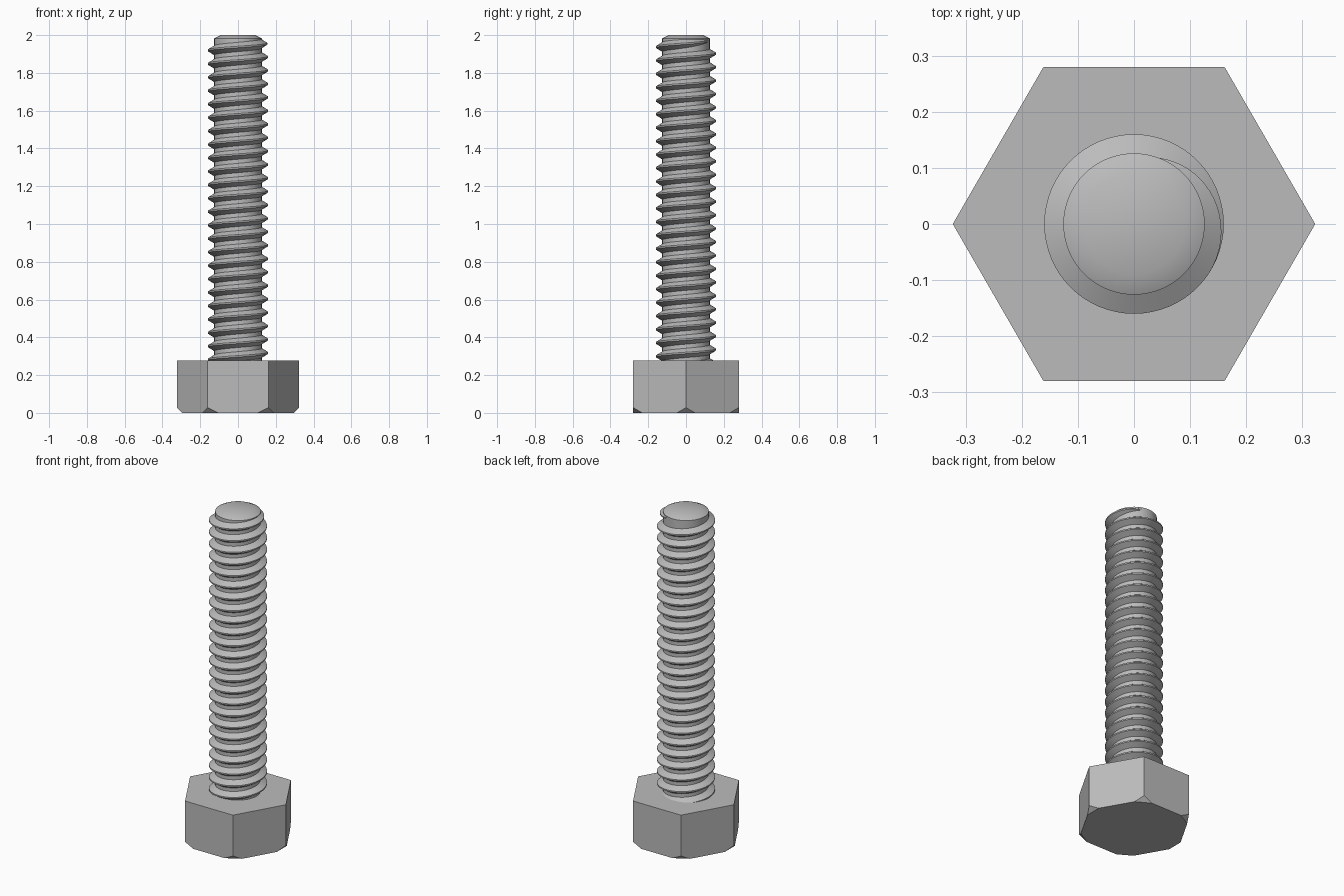
import bpy, bmesh
from math import sin, cos, pi, radians

cube = bpy.data.objects.get("Cube")
if cube:
    bpy.data.objects.remove(cube, do_unlink=True)

steel = bpy.data.materials.new("grey_steel")
steel.use_nodes = True
GREY = (0.5, 0.5, 0.5, 1)
steel.diffuse_color = GREY
steel.node_tree.nodes["Principled BSDF"].inputs["Base Color"].default_value = GREY

HEAD_R, HEAD_TOP, CUT, CUT_H = 0.323, 0.277, 0.028, 0.028
CORE_R, CREST_R, TIP_R = 0.126, 0.16, 0.09
PITCH, STEPS = 0.0712, 64


def finish(name, bm, smooth):
    bmesh.ops.recalc_face_normals(bm, faces=bm.faces)
    mesh = bpy.data.meshes.new(name)
    bm.to_mesh(mesh)
    bm.free()
    mesh.materials.append(steel)
    ob = bpy.data.objects.new(name, mesh)
    bpy.context.collection.objects.link(ob)
    if smooth:
        bpy.ops.object.select_all(action='DESELECT')
        ob.select_set(True)
        bpy.context.view_layer.objects.active = ob
        bpy.ops.object.shade_smooth_by_angle(angle=radians(30))
    return ob


# Hexagonal head: each lower corner is sliced off by a flat facet
bm = bmesh.new()
corners = [(HEAD_R * cos(i * pi / 3), HEAD_R * sin(i * pi / 3)) for i in range(6)]
slide = CUT / cos(pi / 3) / HEAD_R
for i, (x, y) in enumerate(corners):
    bm.verts.new((x, y, HEAD_TOP))
    bm.verts.new((x, y, CUT_H))
    for nx, ny in (corners[i - 1], corners[(i + 1) % 6]):
        bm.verts.new((x + (nx - x) * slide, y + (ny - y) * slide, 0))
bmesh.ops.convex_hull(bm, input=bm.verts)
bmesh.ops.dissolve_limit(bm, angle_limit=radians(1), verts=bm.verts, edges=bm.edges)
finish("hex_head", bm, False)

# Core rod with a chamfered tip
bm = bmesh.new()
rings = []
for r, z in ((CORE_R, 0.2), (CORE_R, 1.982), (TIP_R, 2)):
    rings.append([bm.verts.new((r * cos(2 * pi * i / STEPS), r * sin(2 * pi * i / STEPS), z))
                  for i in range(STEPS)])
for low, high in zip(rings, rings[1:]):
    for i in range(STEPS):
        j = (i + 1) % STEPS
        bm.faces.new((low[i], low[j], high[j], high[i]))
bm.faces.new(rings[0])
bm.faces.new(rings[-1])
finish("shank_core", bm, True)

# Right-handed helical thread, running out into the core at the tip
bm = bmesh.new()
TOP_Z = 1.955                       # crest height where the helix crosses +x
first, last = -24 * STEPS, int(STEPS * 75 / 360)
fade_steps = STEPS * 110 / 360
sections = []
for k in range(first, last + 1):
    a = 2 * pi * k / STEPS
    z = TOP_Z + PITCH * k / STEPS
    fade = min(1, (last - k) / fade_steps)
    fade = sin(fade * pi / 2)
    crest = CORE_R - 0.002 + (CREST_R - CORE_R + 0.002) * fade
    root = CORE_R - 0.002
    half = 0.005 + 0.021 * fade
    profile = ((root, -half), (crest, -0.004), (crest, 0.004), (root, half))
    sections.append([bm.verts.new((r * cos(a), r * sin(a), z + dz)) for r, dz in profile])
for s, t in zip(sections, sections[1:]):
    for i in range(4):
        j = (i + 1) % 4
        bm.faces.new((s[i], s[j], t[j], t[i]))
bm.faces.new(sections[0])
bm.faces.new(sections[-1])
finish("screw_thread", bm, True)
